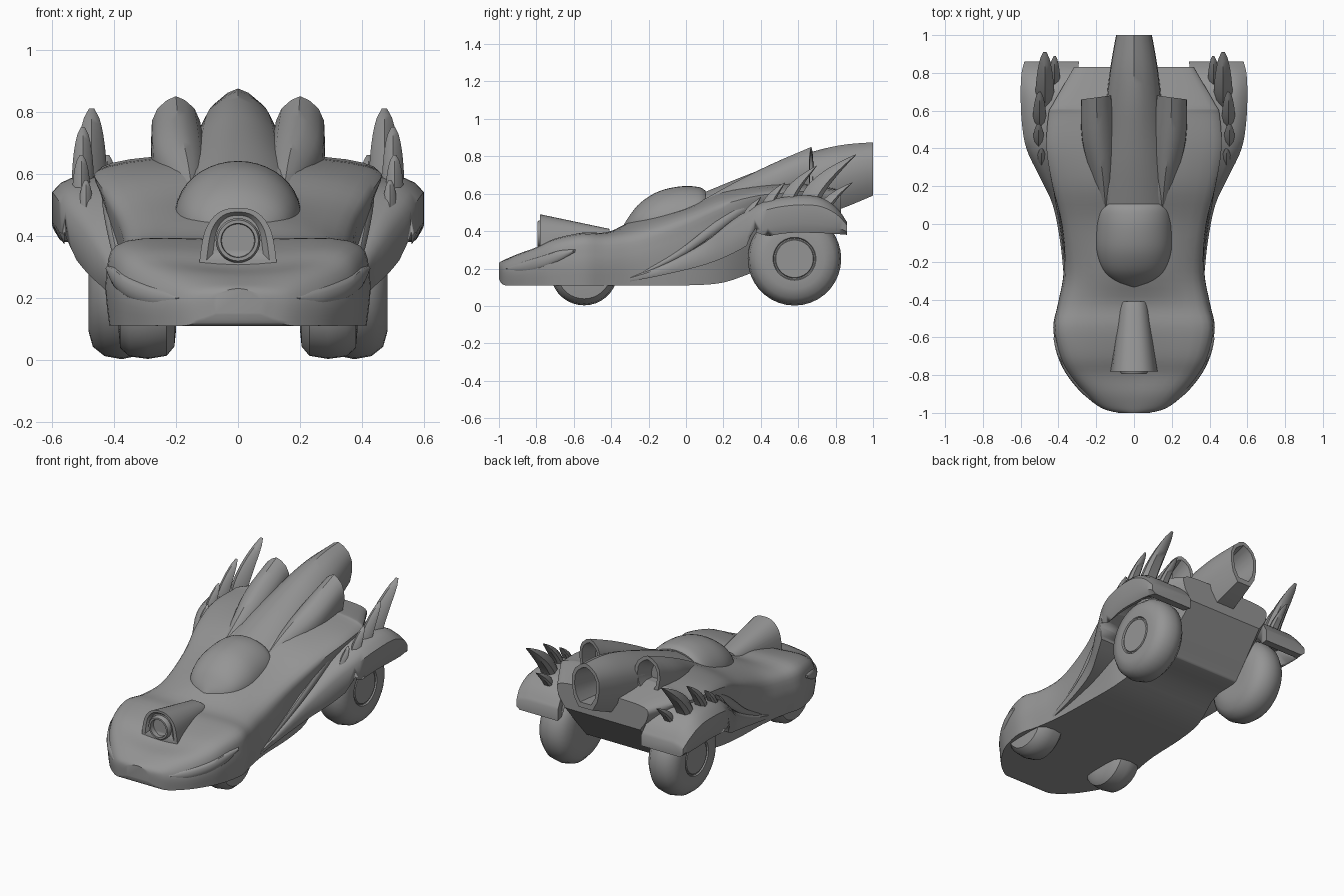
import bpy, math
from mathutils import Vector

if "Cube" in bpy.data.objects:
    bpy.data.objects.remove(bpy.data.objects["Cube"])

grey = bpy.data.materials.new("plain_grey")
grey.use_nodes = True
grey.diffuse_color = (0.3, 0.3, 0.3, 1)
grey.node_tree.nodes["Principled BSDF"].inputs["Base Color"].default_value = (0.3, 0.3, 0.3, 1)


def spline(pts, n):
    """Smooth curve through tuples of any length."""
    pts = [tuple(p) for p in pts]
    ext = [pts[0]] + pts + [pts[-1]]
    out = []
    for a, b, c, d in zip(ext, ext[1:], ext[2:], ext[3:]):
        for i in range(n):
            t = i / n
            out.append(tuple(
                q + 0.5 * t * (r - p + t * (2 * p - 5 * q + 4 * r - s + t * (3 * (q - r) + s - p)))
                for p, q, r, s in zip(a, b, c, d)))
    return out + [pts[-1]]


def finish(name, verts, faces, mirror=False):
    mesh = bpy.data.meshes.new(name)
    mesh.from_pydata([tuple(v) for v in verts], [], faces)
    mesh.materials.append(grey)
    ob = bpy.data.objects.new(name, mesh)
    bpy.context.collection.objects.link(ob)
    bpy.ops.object.select_all(action='DESELECT')
    ob.select_set(True)
    bpy.context.view_layer.objects.active = ob
    bpy.ops.object.mode_set(mode='EDIT')
    bpy.ops.mesh.select_all(action='SELECT')
    bpy.ops.mesh.normals_make_consistent(inside=False)
    bpy.ops.object.mode_set(mode='OBJECT')
    bpy.ops.object.shade_smooth_by_angle(angle=math.radians(38))
    if mirror:
        ob.modifiers.new("mirror", 'MIRROR').use_mirror_merge = False
    return ob


def loft(name, rings, mirror=False):
    k = len(rings[0])
    verts = [p for r in rings for p in r]
    faces = [(i * k + j, i * k + (j + 1) % k, (i + 1) * k + (j + 1) % k, (i + 1) * k + j)
             for i in range(len(rings) - 1) for j in range(k)]
    faces += [tuple(range(k)), tuple(range(len(verts) - k, len(verts)))]
    return finish(name, verts, faces, mirror)


def hollow(rings, wall, depth, drop=0):
    """Turn the last ring into an open mouth running back along y."""
    last = [Vector(p) for p in rings[-1]]
    mid = sum(last, Vector()) / len(last)
    inner = [mid + (p - mid) * wall for p in last]
    return rings + [inner, [mid + (p - mid) * .8 + Vector((0, depth, drop)) for p in inner]]


def lathe(name, profile, y, z, mirror=True, axis='x', seg=36):
    rings = []
    for a, r in profile:
        ring = []
        for i in range(seg):
            t = math.tau * i / seg
            u, v = r * math.cos(t), r * math.sin(t)
            ring.append((a, y + u, z + v) if axis == 'x' else (u, a, z + v))
        rings.append(ring)
    return loft(name, rings, mirror)


# Main hull: y, floor half width, floor z, widest x, z, shoulder x, z, crown z
hull = [
    (-1.0, .07, .145, .08, .19, .06, .215, .23),
    (-.975, .16, .112, .17, .19, .13, .23, .245),
    (-.9, .26, .11, .265, .2, .2, .27, .275),
    (-.8, .335, .11, .345, .22, .28, .31, .298),
    (-.7, .385, .11, .395, .25, .33, .355, .345),
    (-.55, .415, .11, .425, .27, .36, .383, .385),
    (-.42, .385, .11, .4, .27, .33, .38, .393),
    (-.25, .36, .11, .37, .29, .31, .41, .47),
    (0, .35, .11, .38, .37, .34, .49, .53),
    (.2, .33, .125, .42, .46, .385, .57, .62),
    (.4, .28, .19, .435, .52, .42, .615, .655),
    (.58, .27, .2, .425, .53, .41, .63, .665),
    (.63, .27, .235, .41, .54, .39, .635, .66),
    (.83, .26, .46, .31, .54, .285, .61, .62),
]
rings = []
for y, wb, zb, w, zw, ws, zs, zt in spline(hull, 4):
    half = [(wb, zb), (w, zw), (ws, zs)]
    arch = half + [(0, zt)] + [(-x, z) for x, z in reversed(half)]
    rings.append([(x, y, z) for x, z in spline(arch, 5)])
loft("hull", rings)

# Canopy bubble: y, half width, base z, top z
bubble = [(-.335, .03, .38, .43), (-.3, .105, .42, .485), (-.24, .165, .44, .555),
          (-.14, .2, .45, .615), (-.02, .205, .46, .64), (.07, .195, .48, .635), (.105, .16, .52, .615)]
rings = [[(w * math.cos(t), y, z0 + (z1 - z0) * math.sin(t))
          for t in [math.pi * j / 20 for j in range(21)]] for y, w, z0, z1 in spline(bubble, 4)]
loft("canopy", rings)

# Central exhaust with a peaked section: y, half width, bottom z, top z
tail = [(.08, .17, .4, .6), (.3, .165, .45, .69), (.5, .155, .46, .765), (.66, .145, .47, .82),
        (.83, .125, .52, .86), (1.0, .095, .59, .875)]
shape = [(.5, 0), (.85, .2), (1, .45), (.97, .68), (.75, .84), (.36, .95)]
outline = shape + [(0, 1)] + [(-a, b) for a, b in reversed(shape)]
rings = [[(a * w, y, z0 + b * (z1 - z0)) for a, b in outline] for y, w, z0, z1 in spline(tail, 4)]
loft("central_exhaust", hollow(rings, .8, -.2, -.04))

# Side exhausts, slanted at the mouth: y, centre x, half width, bottom z, top z
side = [(.08, .15, .03, .42, .56), (.25, .165, .06, .47, .655),
        (.45, .19, .085, .53, .755), (.67, .2, .08, .6, .85)]
rings = [[(cx + a * w, y - a * w * .2 * y, z0 + b * (z1 - z0)) for a, b in outline]
         for y, cx, w, z0, z1 in spline(side, 4)]
loft("side_exhaust", hollow(rings, .78, -.12, -.05), True)

# Rear fender: y, inner x, outer x, bottom z, top z
fender = [(-.3, .33, .37, .13, .155), (-.1, .33, .39, .17, .23), (.1, .33, .43, .22, .34),
          (.25, .33, .5, .28, .46), (.4, .32, .57, .36, .55), (.55, .32, .595, .39, .585),
          (.7, .31, .6, .39, .585), (.8, .3, .595, .385, .53), (.86, .29, .58, .38, .45)]
rings = []
for y, xi, xo, z0, z1 in spline(fender, 4):
    w, h = xo - xi, z1 - z0
    cut = [(0, 0), (.92, 0), (1, .25), (1, .75), (.9, .9), (.75, 1), (0, 1)]
    rings.append([(xi + a * w, y, z0 + b * h) for a, b in cut])
fender_ob = loft("rear_fender", rings)

# Wheel well cutter
well = lathe("wheel_well_cutter", [(.2, .265), (.56, .265)], .58, .25, False)
well.hide_render = True
well.hide_viewport = True
cutting = fender_ob.modifiers.new("well", 'BOOLEAN')
cutting.operation = 'DIFFERENCE'
cutting.object = well
fender_ob.modifiers.new("mirror", 'MIRROR').use_mirror_merge = False

# Swept ridge along the flank
path = [(.36, -.28, .15), (.375, -.05, .27), (.4, .12, .39), (.42, .27, .5),
        (.425, .4, .57), (.405, .52, .62)]
rings = []
for i, (x, y, z) in enumerate(spline(path, 5)):
    s = .1 + .8 * math.sin(math.pi * i / 25)
    rings.append([(x + .02 * s * math.cos(t), y - .018 * s * math.sin(t), z + .025 * s * math.sin(t))
                  for t in [math.tau * j / 10 for j in range(10)]])
loft("flank_ridge", rings, True)

# Wheels
lathe("rear_wheel", [(.27, .1), (.27, .14), (.285, .2), (.32, .238), (.375, .25), (.43, .24),
                     (.468, .21), (.482, .16), (.482, .115), (.474, .11), (.474, .104), (.48, .1),
                     (.48, .01)], .58, .252)
lathe("front_wheel", [(.2, .09), (.205, .14), (.23, .17), (.29, .18), (.35, .172), (.38, .145),
                      (.385, .09)], -.545, .183)

# Curved fender fins: x, base y, base z, tip y, tip z, half width
fins = [(.49, .325, .45, .4, .58, .024), (.505, .43, .5, .53, .66, .03),
        (.5, .54, .53, .7, .75, .036), (.472, .66, .53, .91, .81, .05),
        (.42, .74, .5, .89, .66, .03)]
for n, (x, y0, z0, y1, z1, w) in enumerate(fins):
    rings = []
    for i in range(10):
        t = i / 9
        s = 1.03 - t ** 2
        wide = math.sqrt(s)
        y = y0 + (y1 - y0) * t ** 1.4
        z = z0 + (z1 - z0) * t ** .85
        rings.append([(x + a * w * wide, y + b * w * s, z - b * w * .5 * s)
                      for a, b in [(0, -1), (.7, -.4), (1, .4), (.6, .8), (-.6, .8), (-1, .4), (-.7, -.4)]])
    loft("fender_fin_%d" % (n + 1), rings, True)

# Hood scoop, its barrel and rim
rings = []
for y, w, z0, z1 in [(-.41, .08, .34, .412), (-.78, .127, .295, .49)]:
    arch = [(w, z0), (w * .85, z0 + .6 * (z1 - z0)), (w * .5, z0 + .92 * (z1 - z0))]
    arch += [(0, z1)] + [(-x, z) for x, z in reversed(arch)]
    rings.append([(x, y, z) for x, z in spline(arch, 4)])
loft("hood_scoop", hollow(rings, .8, .015))
lathe("scoop_barrel", [(-.7, .072), (-.785, .072), (-.795, .066), (-.795, .055), (-.72, .05)],
      0, .385, False, 'y', 28)

# Swept lamps wrapping the nose: x, y, z, half height
lamp = [(.18, -.95, .2, .005), (.22, -.92, .197, .024), (.28, -.867, .205, .032),
        (.35, -.777, .23, .034), (.395, -.68, .265, .03), (.415, -.59, .295, .008)]
rings = [[(x + .012 * math.cos(t), y - .012 * math.cos(t), z + h * math.sin(t))
          for t in [math.tau * j / 12 for j in range(12)]] for x, y, z, h in spline(lamp, 4)]
loft("swept_lamp", rings, True)

# Nose lip
lip = [(-.2, -.93, .17), (-.1, -.975, .165), (0, -.985, .165), (.1, -.975, .165), (.2, -.93, .17)]
rings = [[(x, y - .012 * math.cos(t), z + .014 * math.sin(t))
          for t in [math.tau * j / 10 for j in range(10)]] for x, y, z in spline(lip, 5)]
loft("nose_lip", rings)
